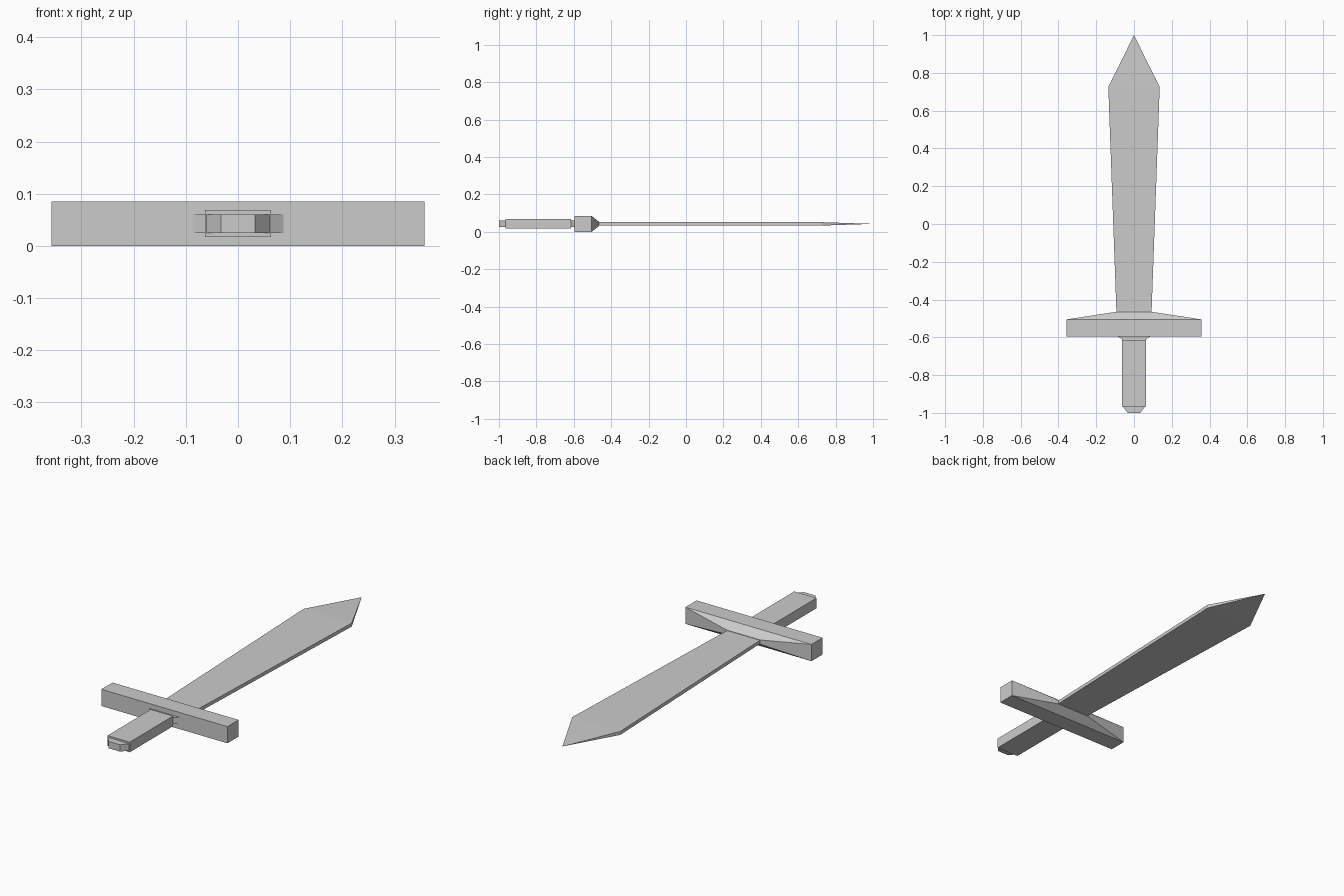
import bpy, bmesh

if "Cube" in bpy.data.objects:
    bpy.data.objects.remove(bpy.data.objects["Cube"])

MID_Z = 0.0427


def loft(name, sections):
    """Rectangular cross-sections (y, half width, half height) joined along y."""
    bm = bmesh.new()
    rings = [[bm.verts.new((sx * hx, y, MID_Z + sz * hz))
              for sx, sz in ((-1, -1), (1, -1), (1, 1), (-1, 1))]
             for y, hx, hz in sections]
    for a, b in zip(rings, rings[1:]):
        for i in range(4):
            j = (i + 1) % 4
            bm.faces.new((a[i], a[j], b[j], b[i]))
    bm.faces.new(rings[0])
    bm.faces.new(rings[-1])
    # Collapsed sections become a sharp point
    bmesh.ops.remove_doubles(bm, verts=bm.verts, dist=1e-5)
    bmesh.ops.recalc_face_normals(bm, faces=bm.faces)
    mesh = bpy.data.meshes.new(name)
    bm.to_mesh(mesh)
    bm.free()
    obj = bpy.data.objects.new(name, mesh)
    bpy.context.collection.objects.link(obj)
    return obj


# Blade widening to the shoulder, then a pointed tip
loft("blade", [(-0.466, 0.093, 0.009), (0.725, 0.136, 0.009), (1.0, 0, 0)])

# Crossguard with a front face tapering to the blade
loft("crossguard", [(-0.595, 0.357, 0.0427), (-0.505, 0.357, 0.0427),
                    (-0.465, 0.095, 0.011)])

# Small collar between guard and grip
loft("collar", [(-0.615, 0.058, 0.0175), (-0.595, 0.087, 0.0175)])

# Grip
loft("grip", [(-0.965, 0.063, 0.026), (-0.615, 0.063, 0.026)])

# Chamfered pommel
loft("pommel", [(-1.0, 0.033, 0.0175), (-0.965, 0.06, 0.0175)])
